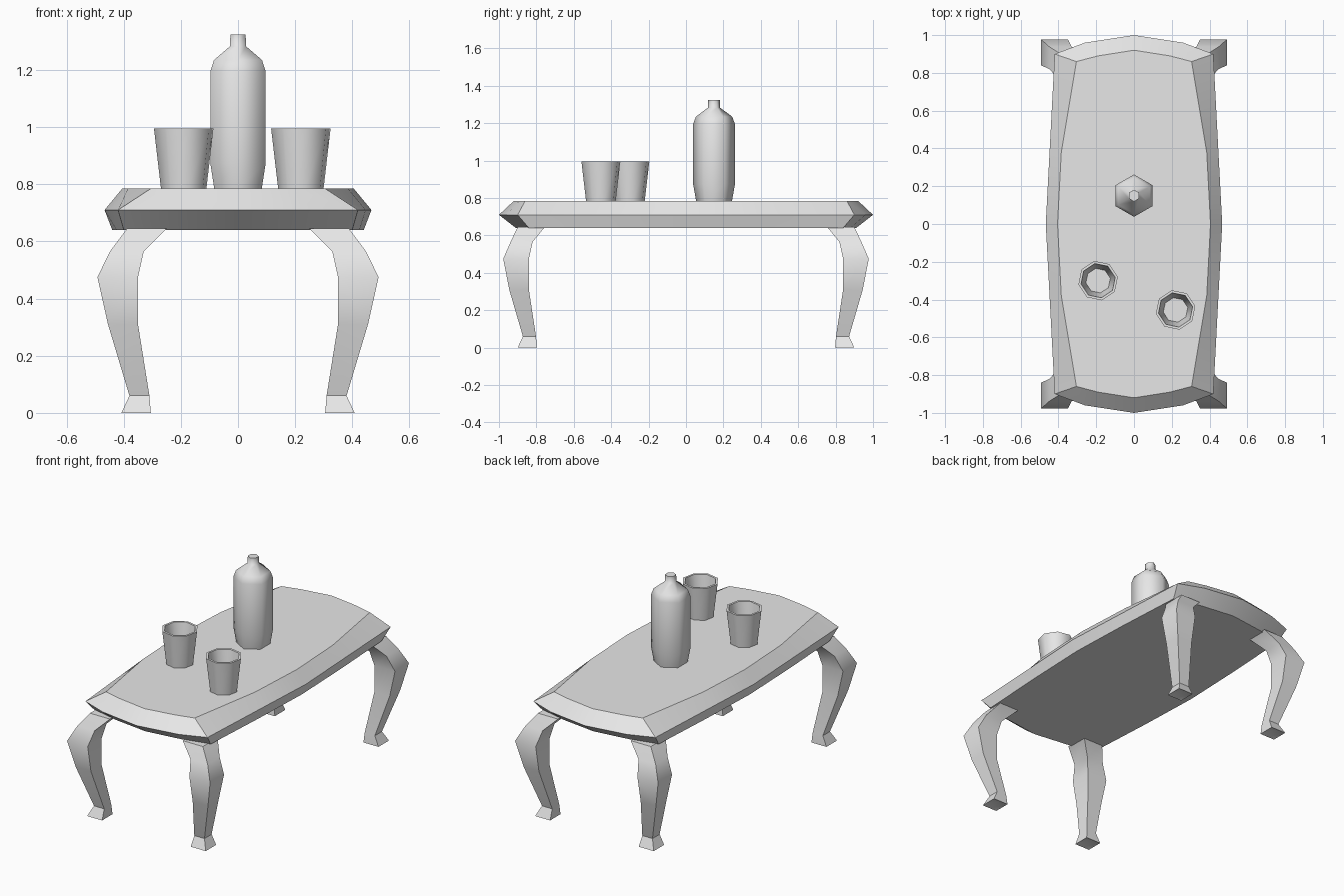
import bpy, bmesh, math

if "Cube" in bpy.data.objects:
    bpy.data.objects.remove(bpy.data.objects["Cube"])

grey = bpy.data.materials.new("plain_grey")
grey.diffuse_color = (0.8, 0.8, 0.8, 1)
grey.use_nodes = True
grey.node_tree.nodes["Principled BSDF"].inputs["Base Color"].default_value = grey.diffuse_color


def loft(name, rings, angle, dent=0.0):
    """Skin a stack of equal-sized rings, cap both ends, smooth below an angle."""
    bm = bmesh.new()
    loops = [[bm.verts.new(p) for p in ring] for ring in rings]
    n = len(loops[0])
    for a, b in zip(loops, loops[1:]):
        for i in range(n):
            j = (i + 1) % n
            bm.faces.new((a[i], a[j], b[j], b[i]))
    base = bm.faces.new(loops[0][::-1])
    bm.faces.new(loops[-1])
    if dent:
        poked = bmesh.ops.poke(bm, faces=[base])
        poked["verts"][0].co.z += dent
    bmesh.ops.recalc_face_normals(bm, faces=bm.faces)
    mesh = bpy.data.meshes.new(name)
    bm.to_mesh(mesh)
    bm.free()
    mesh.materials.append(grey)
    ob = bpy.data.objects.new(name, mesh)
    bpy.context.collection.objects.link(ob)
    bpy.ops.object.select_all(action="DESELECT")
    ob.select_set(True)
    bpy.context.view_layer.objects.active = ob
    bpy.ops.object.shade_smooth_by_angle(angle=math.radians(angle))
    return ob


def mirrored_outline(quarter, z):
    """Full outline from a quarter running from the +y axis to the +x axis."""
    right = quarter + [(x, -y) for x, y in quarter[-2::-1]]
    full = right + [(-x, y) for x, y in right[-2:0:-1]]
    return [(x, y, z) for x, y in full]


def lathe(name, cx, cy, profile, sides, turn, angle):
    """Low-sided turned shape from (radius, height) pairs."""
    rings = []
    for r, z in profile:
        rings.append([(cx + r * math.cos(turn + math.tau * i / sides),
                       cy + r * math.sin(turn + math.tau * i / sides), z)
                      for i in range(sides)])
    return loft(name, rings, angle)


# Table top: bowed outline, bevelled above and below the widest edge
loft("table_top", [
    mirrored_outline([(0, .91), (.23, .88), (.40, .84), (.425, .40), (.44, 0)], .64),
    mirrored_outline([(0, 1.0), (.26, .96), (.42, .90), (.447, .38), (.467, 0)], .71),
    mirrored_outline([(0, .92), (.19, .89), (.305, .86), (.385, .38), (.405, 0)], .785),
], 35)

# Curved legs: square sections as (height, inner x, outer x, inner y, outer y)
sections = [
    (0.0, .305, .408, .797, .90),
    (.06, .31, .38, .802, .872),
    (.31, .35, .455, .84, .945),
    (.475, .35, .492, .84, .977),
    (.565, .33, .448, .82, .938),
    (.645, .25, .388, .755, .90),
]
for sy, end in ((-1, "front"), (1, "back")):
    for sx, side in ((-1, "left"), (1, "right")):
        rings = [[(sx * a, sy * c, z), (sx * b, sy * c, z),
                  (sx * b, sy * d, z), (sx * a, sy * d, z)]
                 for z, a, b, c, d in sections]
        loft(f"{end}_{side}_leg", rings, 40, dent=.02)

# Bottle: six-sided body, shoulder and neck
lathe("bottle", 0, .15, [(.096, .785), (.112, .875), (.112, 1.195), (.097, 1.235),
                         (.032, 1.283), (.031, 1.325)], 6, math.pi / 2, 65)

# Cups: eight-sided, open, with a thin wall
for name, cx, cy, turn in (("left_cup", -.19, -.30, 11), ("right_cup", .22, -.455, 11)):
    lathe(name, cx, cy, [(.081, .785), (.106, .995), (.092, .995), (.066, .815)],
          8, math.radians(turn), 50)
